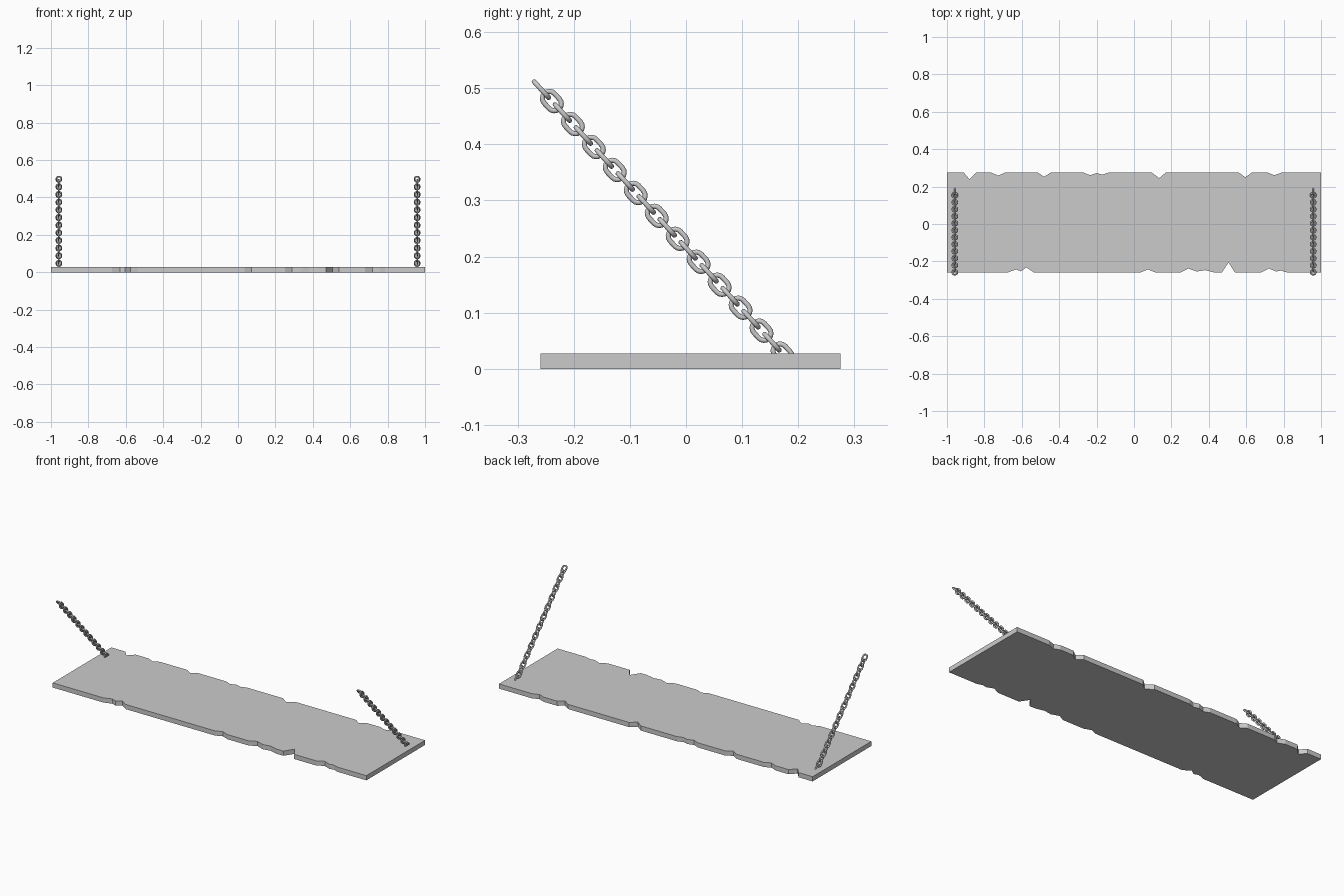
import bpy, bmesh, math
from mathutils import Vector

if "Cube" in bpy.data.objects:
    bpy.data.objects.remove(bpy.data.objects["Cube"])

Y_FRONT, Y_BACK, THICK = -0.259, 0.275, 0.027


def finish(bm, name):
    bmesh.ops.recalc_face_normals(bm, faces=bm.faces)
    mesh = bpy.data.meshes.new(name)
    bm.to_mesh(mesh)
    bm.free()
    obj = bpy.data.objects.new(name, mesh)
    bpy.context.collection.objects.link(obj)
    return obj


# Chipped plank: (x, depth of chip) along the front and back edges
front = [(-1, 0), (-.675, 0), (-.63, .016), (-.605, .006), (-.575, .027), (-.535, 0),
         (.035, 0), (.073, .016), (.115, 0),
         (.25, 0), (.29, .021), (.335, .005), (.38, .012), (.43, 0),
         (.47, 0), (.505, .053), (.54, 0),
         (.68, 0), (.72, .021), (.76, .005), (.785, .01), (.82, 0), (1, 0)]
back = [(-1, 0), (-.91, 0), (-.88, .035), (-.845, 0), (-.765, 0), (-.725, .016), (-.69, 0),
        (-.515, 0), (-.48, .022), (-.445, 0),
        (-.27, 0), (-.235, .014), (-.2, .003), (-.17, .011), (-.135, 0),
        (.095, 0), (.135, .03), (.17, 0), (.56, 0), (.595, .025), (.63, 0),
        (.715, 0), (.75, .014), (.79, 0), (1, 0)]
outline = [(x, Y_FRONT + d) for x, d in front] + [(x, Y_BACK - d) for x, d in reversed(back)]
bm = bmesh.new()
face = bm.faces.new([bm.verts.new((x, y, 0)) for x, y in outline])
ext = bmesh.ops.extrude_face_region(bm, geom=[face])
bmesh.ops.translate(bm, vec=(0, 0, THICK),
                    verts=[v for v in ext["geom"] if isinstance(v, bmesh.types.BMVert)])
finish(bm, "plank")


# One chain link: a round wire swept around a stadium path
def add_link(bm, centre, along, side, wire=0.0045, radius=0.0125, straight=0.0065,
             arc=8, sides=10):
    normal = along.cross(side)
    rings = []
    for end in (1, -1):
        for i in range(arc + 1):
            a = math.pi * i / arc + (0 if end == 1 else math.pi)
            out = side * math.cos(a) + along * math.sin(a)
            p = centre + along * straight * end + out * radius
            rings.append([bm.verts.new(p + wire * (out * math.cos(b) + normal * math.sin(b)))
                          for b in (2 * math.pi * k / sides for k in range(sides))])
    for i, ring in enumerate(rings):
        nxt = rings[(i + 1) % len(rings)]
        for k in range(sides):
            m = (k + 1) % sides
            f = bm.faces.new((ring[k], ring[m], nxt[m], nxt[k]))
            f.smooth = True


# Chains: links alternate by a quarter turn, the last one sunk into the plank
along = Vector((0, 0.675, -0.738)).normalized()
x_dir = Vector((1, 0, 0))
yz_dir = along.cross(x_dir)
top, bottom, count = Vector((.958, -.2577, .4975)), Vector((.958, .172, .027)), 24
for name, sx in (("chain_right", 1), ("chain_left", -1)):
    bm = bmesh.new()
    for i in range(count):
        c = top.lerp(bottom, i / (count - 1))
        c.x *= sx
        add_link(bm, c, along, yz_dir if i % 2 else x_dir)
    finish(bm, name)
